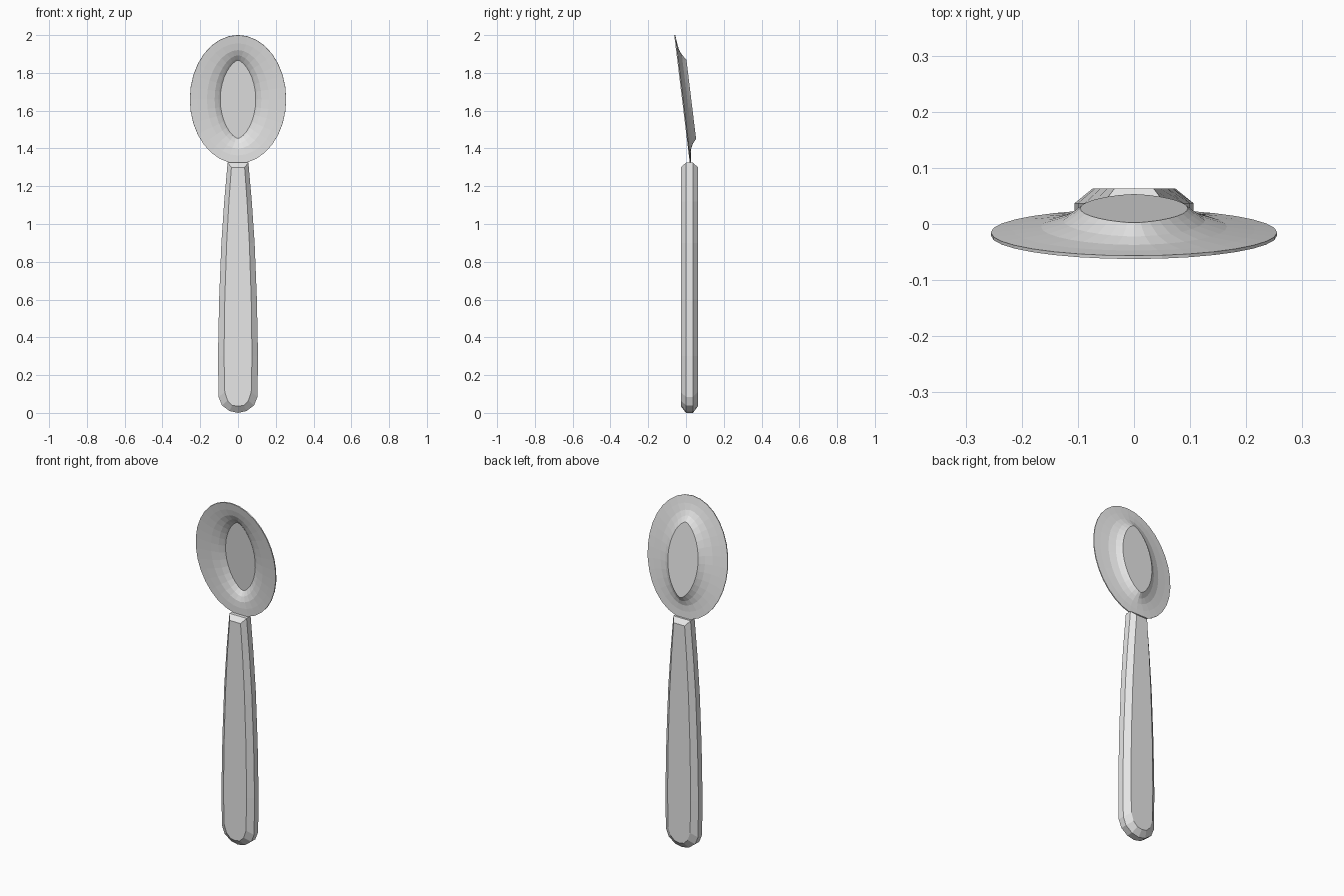
import bpy, bmesh, math

cube = bpy.data.objects.get("Cube")
if cube:
    bpy.data.objects.remove(cube, do_unlink=True)

# One plain metal colour
grey = bpy.data.materials.new("light_grey")
grey.use_nodes = True
colour = (0.8, 0.8, 0.8, 1)
grey.diffuse_color = colour
grey.node_tree.nodes["Principled BSDF"].inputs["Base Color"].default_value = colour


def loft(name, loops, cap_first):
    """Bridge closed loops of points, capping the last and optionally the first."""
    bm = bmesh.new()
    rings = [[bm.verts.new(p) for p in loop] for loop in loops]
    for a, b in zip(rings, rings[1:]):
        for i in range(len(a)):
            j = (i + 1) % len(a)
            bm.faces.new((a[i], a[j], b[j], b[i]))
    bm.faces.new(rings[-1])
    if cap_first:
        bm.faces.new(rings[0][::-1])
    bmesh.ops.recalc_face_normals(bm, faces=bm.faces)
    mesh = bpy.data.meshes.new(name)
    bm.to_mesh(mesh)
    bm.free()
    mesh.materials.append(grey)
    obj = bpy.data.objects.new(name, mesh)
    bpy.context.collection.objects.link(obj)
    return obj


# Bowl: tilted oval rings narrowing to a pointed oval floor
def bowl_ring(half_width, half_height, depth, point, segments=32):
    ring = []
    for i in range(segments):
        t = math.tau * i / segments
        s = math.sin(t)
        x = half_width * math.copysign(abs(s) ** point, s)
        z = half_height * math.cos(t)
        ring.append((x, -0.018 - 0.122 * z + depth, 1.66 + z))
    return ring


bowl_profile = [
    (0.255, 0.34, 0, 1),
    (0.215, 0.297, 0.004, 1),
    (0.165, 0.262, 0.01, 1.05),
    (0.125, 0.235, 0.022, 1.15),
    (0.105, 0.218, 0.035, 1.25),
    (0.095, 0.208, 0.043, 1.3),
]
bowl = loft("bowl", [bowl_ring(*r) for r in bowl_profile], False)
shell = bowl.modifiers.new("thickness", "SOLIDIFY")
shell.thickness = 0.006
shell.offset = 0


# Handle: mirrored outlines, with chamfers running around both broad faces
def outline(half, y):
    right = [(x, y, z) for x, z in half]
    left = [(-x, y, z) for x, z in reversed(half) if x > 0]
    return right + left


side = [(0, 0), (0.045, 0.01), (0.085, 0.04), (0.103, 0.085), (0.106, 0.3),
        (0.1, 0.6), (0.088, 0.9), (0.073, 1.12), (0.055, 1.325)]
face = [(0, 0.035), (0.03, 0.04), (0.055, 0.065), (0.07, 0.11), (0.074, 0.3),
        (0.07, 0.6), (0.06, 0.9), (0.048, 1.12), (0.035, 1.3)]
loft("handle", [outline(face, -0.027), outline(side, 0),
                outline(side, 0.037), outline(face, 0.063)], True)
